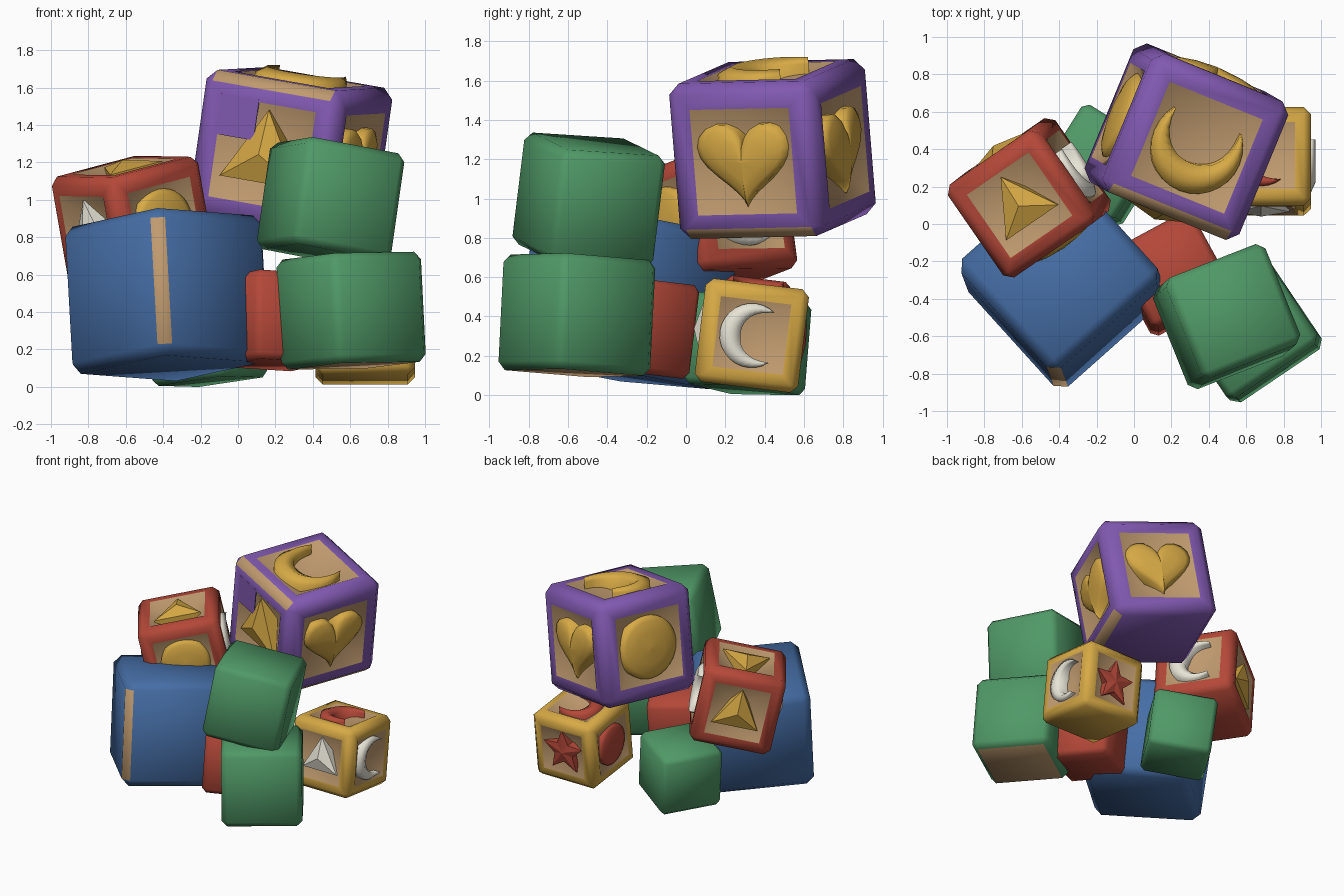
import bpy, bmesh
from math import pi, sin, cos
from mathutils import Vector, Matrix

if "Cube" in bpy.data.objects:
    bpy.data.objects.remove(bpy.data.objects["Cube"])


def material(name, r, g, b):
    m = bpy.data.materials.new(name)
    m.use_nodes = True
    m.diffuse_color = (r, g, b, 1)
    m.node_tree.nodes["Principled BSDF"].inputs["Base Color"].default_value = (r, g, b, 1)
    return m


PURPLE = material("purple paint", .22, .10, .44)
BLUE = material("blue paint", .06, .155, .38)
GREEN = material("green paint", .08, .32, .135)
RED = material("red paint", .46, .065, .04)
GOLD = material("gold paint", .68, .40, .06)
TAN = material("bare wood", .53, .33, .16)
WHITE = material("white paint", .80, .77, .67)

# Local right and up directions of each decorated face
FACES = {
    "front": ((1, 0, 0), (0, 0, 1)),
    "right": ((0, 1, 0), (0, 0, 1)),
    "back": ((-1, 0, 0), (0, 0, 1)),
    "left": ((0, -1, 0), (0, 0, 1)),
    "top": ((1, 0, 0), (0, 1, 0)),
}
SUNK = -.3  # depth of the emblem rims


def face_frame(side):
    right, up = (Vector(v) for v in FACES[side])
    return right, up, right.cross(up)


def finish(bm, name, mats, matrix):
    me = bpy.data.meshes.new(name)
    bm.to_mesh(me)
    bm.free()
    for m in mats:
        me.materials.append(m)
    ob = bpy.data.objects.new(name, me)
    ob.matrix_world = matrix
    bpy.context.collection.objects.link(ob)


# Outlines on a face whose half width is 1
def outline(shape):
    if shape == "triangle":
        return [(0, .6), (-.57, -.38), (.57, -.38)]
    if shape == "star":
        return [((.68 if i % 2 == 0 else .31) * -sin(i * pi / 5),
                 (.68 if i % 2 == 0 else .31) * cos(i * pi / 5)) for i in range(10)]
    ring = [i * pi / 16 for i in range(32)]
    if shape == "circle":
        return [(.6 * cos(t), .6 * sin(t)) for t in ring]
    # Heart curve
    return [(-.63 * sin(t) ** 3,
             .037 * (13 * cos(t) - 5 * cos(2 * t) - 2 * cos(3 * t) - cos(4 * t)) + .04)
            for t in ring]


def emblem_rows(shape, turn):
    """Rows of points from the sunk rim up to the raised middle."""
    if shape == "crescent":
        outer, ridge, inner = [], [], []
        for i in range(21):
            t = -2.25 + 4.5 * i / 20
            o = Vector((cos(t + turn), sin(t + turn))) * .62
            thick = .4 * max(cos(t / 2.25 * pi / 2), 0) ** .75
            n = o * (1 - thick / .62)
            outer.append(o)
            inner.append(n)
            ridge.append((o + n) / 2)
        return [[(*p, z) for p in row] for row, z in
                ((outer, SUNK), (outer, .01), (ridge, .1), (inner, .01), (inner, SUNK))]
    pts = outline(shape)
    if shape == "triangle":
        steps = ((1, SUNK), (1, -.02), (.01, .12))
    elif shape == "star":
        steps = ((1, SUNK), (1, -.02), (.01, .05))
    else:
        steps = ((1, SUNK), (1, -.03), (.85, .02), (.5, .06), (.01, .08))
    return [[(x * s, y * s, z) for x, y in pts] for s, z in steps]


def emblem(name, block, half, side, shape, mat, turn=0):
    right, up, out = face_frame(side)
    bm = bmesh.new()
    rows = [[bm.verts.new((right * x + up * y + out * (1 + z)) * half) for x, y, z in row]
            for row in emblem_rows(shape, turn)]
    closed = shape != "crescent"
    for a, b in zip(rows, rows[1:]):
        n = len(a)
        for i in range(n if closed else n - 1):
            j = (i + 1) % n
            f = bm.faces.new((a[i], a[j], b[j], b[i]))
            f.smooth = shape not in ("triangle", "star")
    if closed:
        bm.faces.new(rows[-1])
    for e in bm.edges:
        if e.is_manifold and e.calc_face_angle(0) > .9:
            e.smooth = False
    finish(bm, name, [mat], block)


def block(name, centre, x_axis, z_axis, half, mat, emblems=(), worn=()):
    z = Vector(z_axis).normalized()
    y = z.cross(Vector(x_axis)).normalized()
    x = y.cross(z)
    matrix = Matrix.Translation(centre) @ Matrix((x, y, z)).transposed().to_4x4()
    bm = bmesh.new()
    bmesh.ops.create_cube(bm, size=2 * half)
    bmesh.ops.bevel(bm, geom=bm.edges[:], offset=.14 * half, segments=1, affect='EDGES')
    bm.normal_update()
    for f in bm.faces:
        f.smooth = True
        # Bare wood where the paint has worn off an edge or side
        if any(f.normal.dot(Vector(d).normalized()) > .98 for d in worn):
            f.material_index = 1
    # Sunk bare wood panels, sloping to the middle
    outs = [face_frame(e[0])[2] for e in emblems]
    panels = [f for f in bm.faces if any(f.normal.dot(o) > .98 for o in outs)]
    if panels:
        bmesh.ops.inset_individual(bm, faces=panels, thickness=.18 * half, use_even_offset=True)
        for f in panels:
            for e in f.edges:
                e.smooth = False
        pit = bmesh.ops.poke(bm, faces=panels)
        for v in pit["verts"]:
            v.co *= .6
        for f in pit["faces"]:
            f.material_index = 1
            f.smooth = True
    finish(bm, name, [mat, TAN], matrix)
    for side, shape, colour, *turn in emblems:
        emblem(f"{name}_{side}_{shape}", matrix, half, side, shape, colour, *turn)
    return matrix


# Decorated blocks
purple = block(
    "purple_block", (.28, .44, 1.252), (.775, -.315, -.14), (.14, -.08, .98), .4, PURPLE,
    [("front", "triangle", GOLD), ("right", "heart", GOLD), ("back", "heart", GOLD),
     ("left", "circle", GOLD), ("top", "crescent", GOLD, -pi / 2)],
    [(0, -1, 1), (1, 0, -1)])
block("upper_red_block", (-.56, .14, .882), (.8, .55, .217), (-.17, -.13, .975), .302, RED,
      [("front", "circle", GOLD), ("right", "crescent", WHITE, pi), ("back", "triangle", GOLD),
       ("left", "triangle", WHITE), ("top", "triangle", GOLD)])
block("yellow_block", (.68, .335, .303), (1, 0, 0), (0, .12, .99), .265, GOLD,
      [("front", "triangle", WHITE), ("right", "crescent", WHITE, pi), ("back", "star", RED),
       ("left", "circle", RED), ("top", "crescent", RED, pi)])

# Painted corner covering part of the purple block's front panel
bm = bmesh.new()
bmesh.ops.create_cube(bm, size=1, matrix=Matrix.LocRotScale(
    Vector((-.17, -.398, .175)), None, Vector((.22, .006, .22))))
finish(bm, "purple_block_front_patch", [PURPLE], purple)

# Plain blocks
block("blue_block", (-.38, -.30, .493), (.74, .65, -.10), (-.055, .147, .99), .398, BLUE,
      worn=[(-1, -1, 0)])
block("upper_green_block", (.495, -.495, .992), (.92, .36, -.17), (.14, .12, .98), .29, GREEN)
block("lower_green_block", (.605, -.555, .407), (.83, .56, 0), (-.05, .05, 1), .295, GREEN,
      worn=[(0, 0, -1)])
block("back_green_block", (-.17, .315, .262), (.85, -.53, .1), (-.1, .08, 1), .236, GREEN)
block("lower_red_block", (.2, -.265, .355), (.88, .48, 0), (0, .12, .99), .24, RED)
